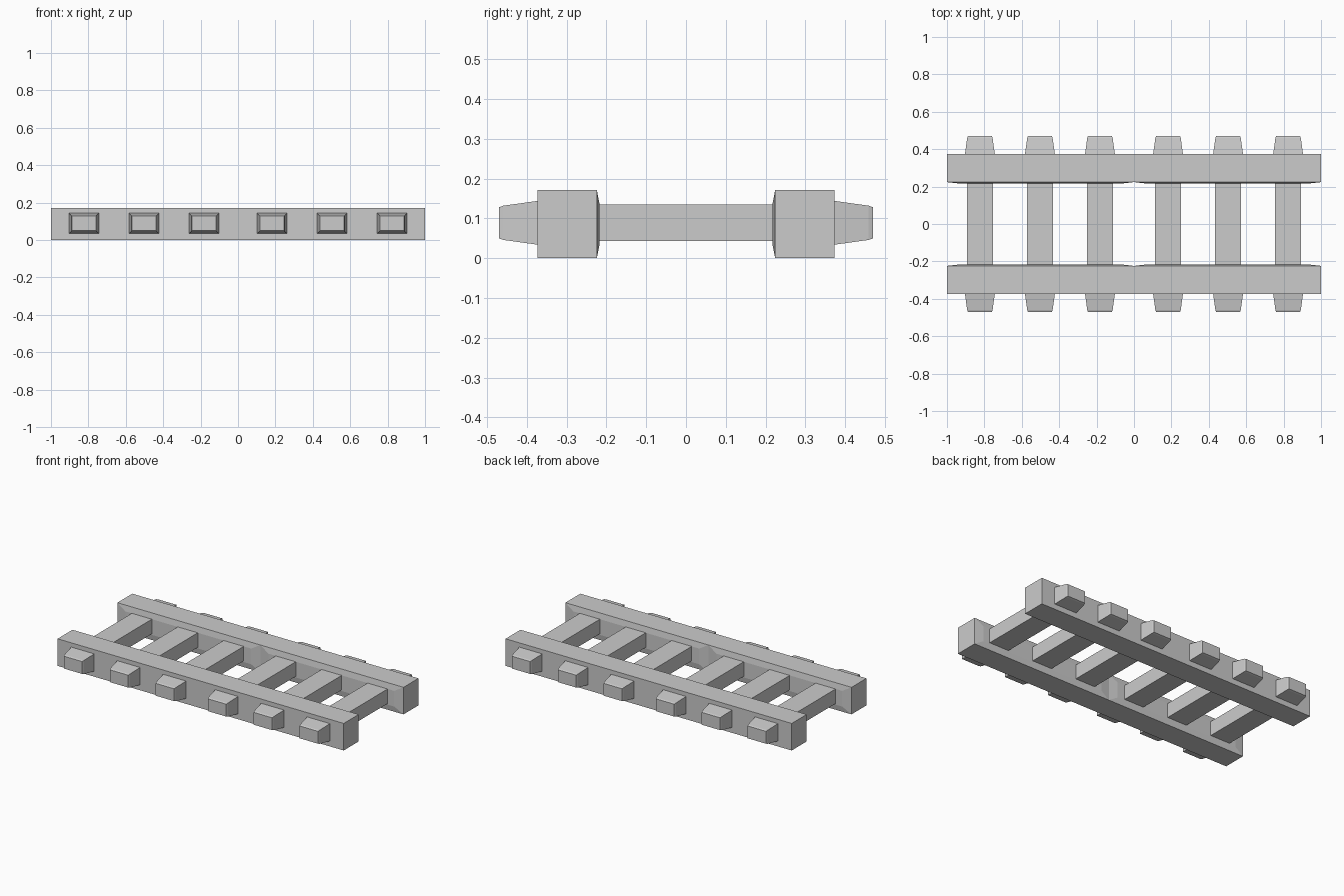
import bpy

if "Cube" in bpy.data.objects:
    bpy.data.objects.remove(bpy.data.objects["Cube"])


def loft(name, rings):
    """Closed solid through rectangles given as (y, x0, x1, z0, z1)."""
    verts, faces = [], []
    for y, x0, x1, z0, z1 in rings:
        verts += [(x0, y, z0), (x1, y, z0), (x1, y, z1), (x0, y, z1)]
    for r in range(len(rings) - 1):
        a = r * 4
        for i in range(4):
            j = (i + 1) % 4
            faces.append((a + j, a + i, a + 4 + i, a + 4 + j))
    n = len(verts)
    faces += [(0, 1, 2, 3), (n - 1, n - 2, n - 3, n - 4)]
    if rings[0][0] > rings[-1][0]:
        faces = [f[::-1] for f in faces]
    mesh = bpy.data.meshes.new(name)
    mesh.from_pydata(verts, [], faces)
    obj = bpy.data.objects.new(name, mesh)
    bpy.context.collection.objects.link(obj)
    return obj


H = 0.171                                      # rail height
rungs_x = [s * x for s in (-1, 1) for x in (0.182, 0.503, 0.824)]

for side, s in (("front", -1), ("back", 1)):
    # Long side rail
    loft(f"{side}_rail", [(s * 0.224, -1, 1, 0, H), (s * 0.373, -1, 1, 0, H)])

    # Shallow raised panels on the inner face, one per half
    for half, x0, x1 in (("left", -1, 0), ("right", 0, 1)):
        loft(f"{side}_{half}_inner_panel", [
            (s * 0.217, x0 + 0.06, x1 - 0.06, 0.036, 0.135),
            (s * 0.224, x0, x1, 0, H)])

    # Tapered peg ends outside the rail
    for i, x in enumerate(rungs_x):
        loft(f"{side}_peg_{i + 1}", [
            (s * 0.373, x - 0.08, x + 0.08, 0.034, 0.144),
            (s * 0.459, x - 0.068, x + 0.068, 0.046, 0.132),
            (s * 0.47, x - 0.064, x + 0.064, 0.05, 0.128)])

# Cross rungs between the rails
for i, x in enumerate(rungs_x):
    loft(f"rung_{i + 1}", [(-0.224, x - 0.07, x + 0.07, 0.043, 0.135),
                           (0.224, x - 0.07, x + 0.07, 0.043, 0.135)])
